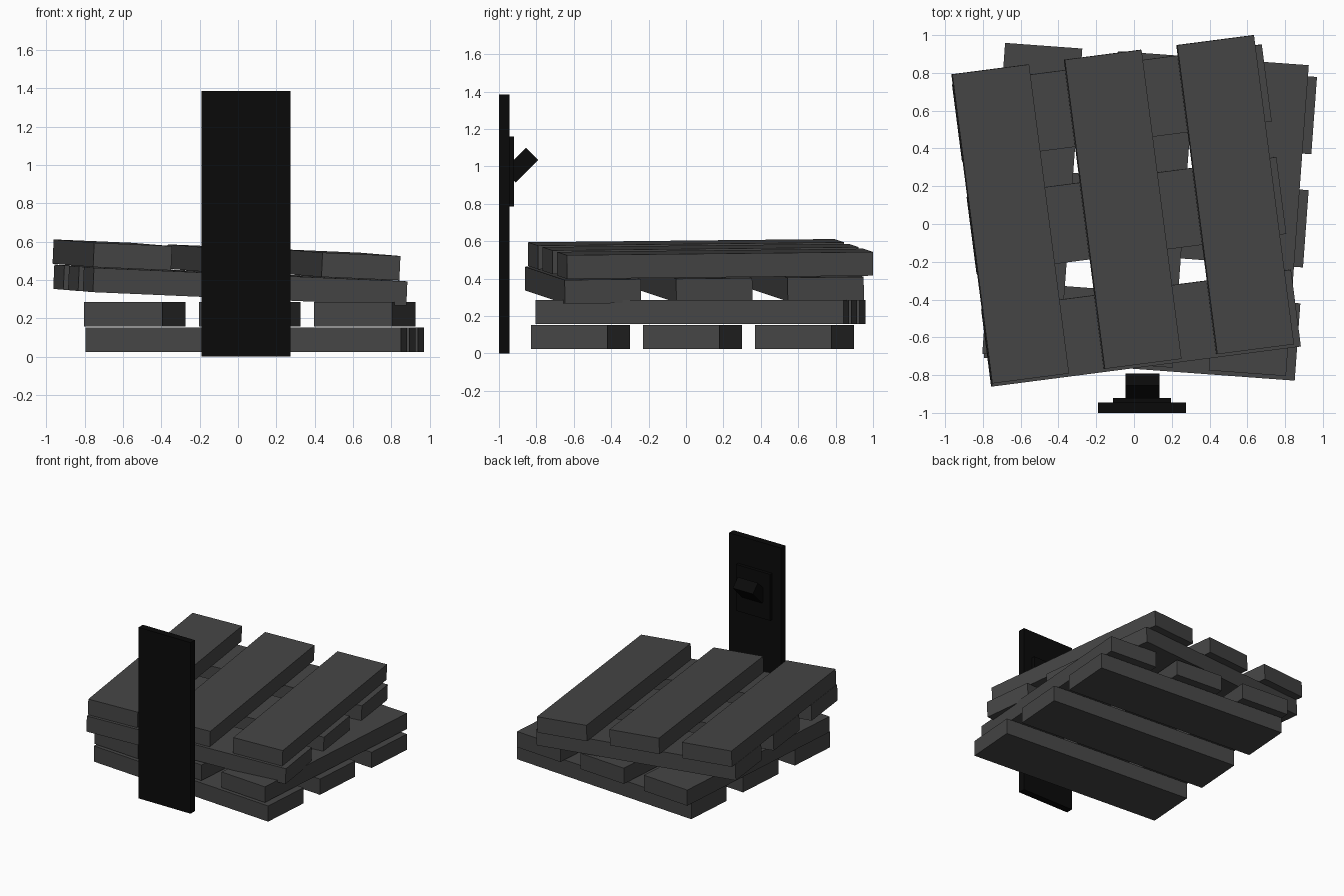
import bpy, bmesh
from math import radians
from mathutils import Matrix, Vector

if "Cube" in bpy.data.objects:
    bpy.data.objects.remove(bpy.data.objects["Cube"])


def paint(name, v):
    m = bpy.data.materials.new(name)
    m.diffuse_color = (v, v, v, 1)
    m.use_nodes = True
    m.node_tree.nodes["Principled BSDF"].inputs["Base Color"].default_value = m.diffuse_color
    return m


PLANK_MAT = paint("dark_grey", 0.06)
SWITCH_MAT = paint("near_black", 0.003)


def box(name, size, matrix, mat):
    me = bpy.data.meshes.new(name)
    bm = bmesh.new()
    bmesh.ops.create_cube(bm, size=1.0, matrix=matrix @ Matrix.Diagonal((*size, 1)))
    bm.to_mesh(me)
    bm.free()
    me.materials.append(mat)
    ob = bpy.data.objects.new(name, me)
    bpy.context.collection.objects.link(ob)
    return ob


def span_box(name, lo, hi, mat):
    lo, hi = Vector(lo), Vector(hi)
    return box(name, hi - lo, Matrix.Translation((lo + hi) / 2), mat)


# Planks: three per layer, spaced across their length
LENGTH, WIDTH, THICK, PITCH = 1.65, 0.41, 0.127, 0.601


def layer(name, centre, rot, along_x):
    for i in (-1, 0, 1):
        size = (LENGTH, WIDTH, THICK) if along_x else (WIDTH, LENGTH, THICK)
        off = (0, i * PITCH, 0) if along_x else (i * PITCH, 0, 0)
        box(f"{name}_plank_{i + 2}", size,
            Matrix.Translation(centre) @ rot @ Matrix.Translation(off), PLANK_MAT)


# Lower pair lies flat, upper pair is tilted and turned the other way
flat = Matrix.Rotation(radians(-4.2), 4, 'Z')
tilted = (Matrix.Rotation(radians(7.4), 4, 'Z') @ Matrix.Rotation(radians(2.46), 4, 'Y')
          @ Matrix.Rotation(radians(0.6), 4, 'X'))
layer("bottom_layer", (0.087, 0.035, 0.088), flat, True)
layer("second_layer", (0.061, 0.077, 0.221), flat, False)
layer("third_layer", (-0.04, 0.045, 0.373), tilted, True)
layer("top_layer", (-0.06, 0.078, 0.505), tilted, False)

# Upright panel with a raised plate and an angled lever on its back
span_box("upright_panel", (-0.19, -1.0, 0.0), (0.275, -0.945, 1.385), SWITCH_MAT)
span_box("switch_plate", (-0.11, -0.95, 0.785), (0.195, -0.92, 1.16), SWITCH_MAT)
box("switch_lever", (0.18, 0.17, 0.092),
    Matrix.Translation((0.045, -0.883, 1.006)) @ Matrix.Rotation(radians(45), 4, 'X'), SWITCH_MAT)
